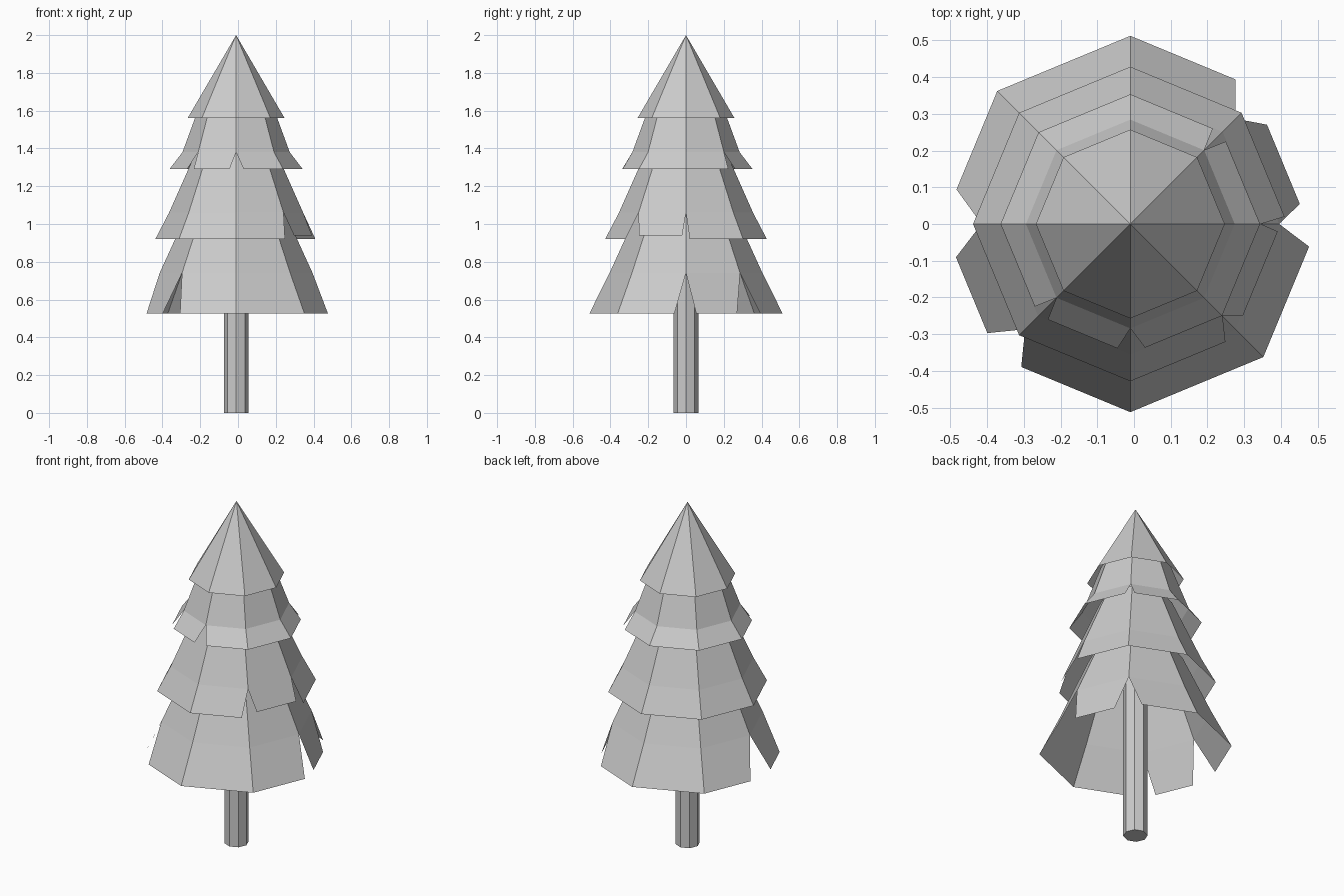
import bpy, bmesh
from math import cos, sin, radians
from mathutils import Vector

if "Cube" in bpy.data.objects:
    bpy.data.objects.remove(bpy.data.objects["Cube"])

CX = -0.01   # trunk axis


def ring_point(k, r, z):
    a = radians(45 * k)
    return Vector((CX + r * cos(a), r * sin(a), z))


def finish(name, bm):
    mesh = bpy.data.meshes.new(name)
    bm.to_mesh(mesh)
    bm.free()
    obj = bpy.data.objects.new(name, mesh)
    bpy.context.collection.objects.link(obj)
    return obj


def skirt(name, top, bend, hem, cuts):
    """Eight-sided open skirt; top/bend/hem are (radius, z).
    cuts: panel -> (start, end, hem scale, hem lift), notching the hem corners."""
    bm = bmesh.new()
    tops = [bm.verts.new(ring_point(k, *top)) for k in range(8)]
    bends = [bm.verts.new(ring_point(k, *bend)) for k in range(8)]
    for k in range(8):
        n = (k + 1) % 8
        start, end, scale, lift = cuts.get(k, (0, 1, 1, 0))
        a = ring_point(k, hem[0] * scale, hem[1] + lift)
        b = ring_point(n, hem[0] * scale, hem[1] + lift)
        p, q = bm.verts.new(a.lerp(b, start)), bm.verts.new(a.lerp(b, end))
        bm.faces.new((bends[k], bends[n], tops[n], tops[k]))
        bm.faces.new((p, q, bends[n], bends[k]))
    # weld the hem corners that are not notched
    bmesh.ops.remove_doubles(bm, verts=bm.verts[:], dist=0.0005)
    return finish(name, bm)


# Branch tiers, bottom to top
skirt("lower_branches", (0.25, 1.08), (0.405, 0.74), (0.512, 0.525), {
    0: (0.16, 0.79, 0.945, 0),
    1: (0.21, 1, 1, 0),
    3: (0, 0.74, 1, 0),
    4: (0.25, 0.82, 1, 0),
    5: (0.18, 1, 1, 0),
    7: (0, 0.83, 1, 0),
})
skirt("middle_branches", (0.195, 1.42), (0.355, 1.06), (0.428, 0.92), {
    0: (0.066, 1, 1, 0),
    6: (0, 0.855, 1, 0),
    7: (0.14, 0.93, 0.957, 0.02),
})
skirt("upper_branches", (0.185, 1.65), (0.284, 1.38), (0.353, 1.29), {
    0: (0, 0.9, 1, 0),
    1: (0.1, 1, 1, 0),
    4: (0, 0.9, 1, 0),
    5: (0.1, 0.86, 1, 0),
    6: (0.16, 1, 1, 0),
})

# Pointed crown, open underneath
bm = bmesh.new()
tip = bm.verts.new((CX, 0, 2))
rim = [bm.verts.new(ring_point(k, 0.257, 1.56)) for k in range(8)]
for k in range(8):
    bm.faces.new((rim[k], rim[(k + 1) % 8], tip))
finish("crown", bm)

# Trunk, hidden at the top inside the branches
bpy.ops.mesh.primitive_cylinder_add(vertices=8, radius=0.065, depth=0.95,
                                    location=(CX, 0, 0.475))
bpy.context.object.name = "trunk"
